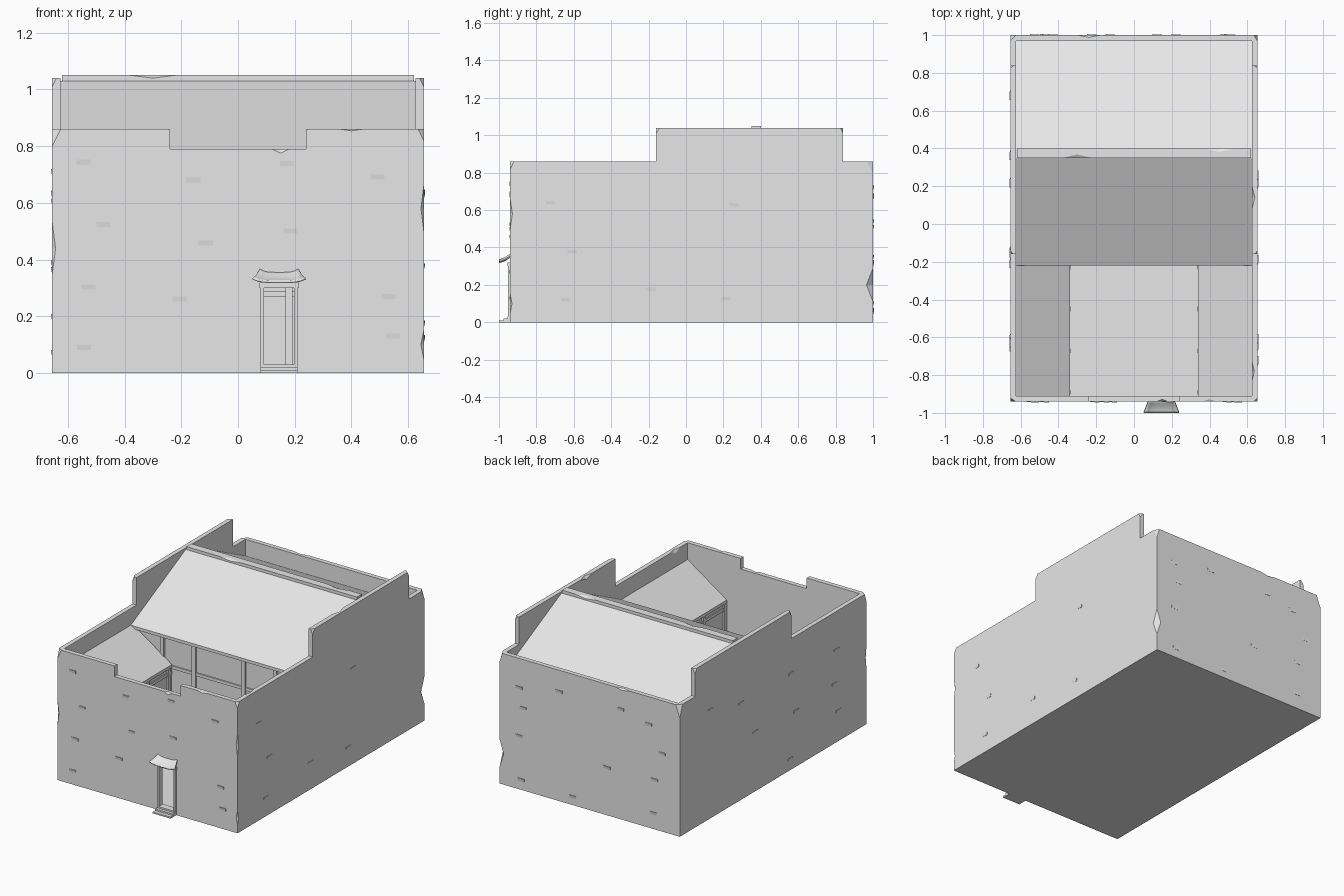
import bpy, bmesh, random
from mathutils import Vector

random.seed(4)
if "Cube" in bpy.data.objects:
    bpy.data.objects.remove(bpy.data.objects["Cube"])

grey = bpy.data.materials.new("light_grey_plaster")
grey.use_nodes = True
COLOUR = (0.8, 0.8, 0.8, 1)
grey.diffuse_color = COLOUR
grey.node_tree.nodes["Principled BSDF"].inputs["Base Color"].default_value = COLOUR


def finish(name, bm):
    bmesh.ops.recalc_face_normals(bm, faces=bm.faces[:])
    mesh = bpy.data.meshes.new(name)
    bm.to_mesh(mesh)
    bm.free()
    mesh.materials.append(grey)
    obj = bpy.data.objects.new(name, mesh)
    bpy.context.scene.collection.objects.link(obj)
    return obj


def add_box(bm, x0, x1, y0, y1, z0, z1):
    verts = [bm.verts.new((x, y, z)) for x in (x0, x1) for y in (y0, y1) for z in (z0, z1)]
    bmesh.ops.convex_hull(bm, input=verts)
    bmesh.ops.dissolve_limit(bm, angle_limit=0.01, verts=bm.verts[:], edges=bm.edges[:])


def boxes(name, *specs):
    bm = bmesh.new()
    for spec in specs:
        part = bmesh.new()
        add_box(part, *spec)
        mesh = bpy.data.meshes.new("temp")
        part.to_mesh(mesh)
        part.free()
        bm.from_mesh(mesh)
        bpy.data.meshes.remove(mesh)
    return finish(name, bm)


def prism(name, points, place, a, b):
    """Extrude a profile from a to b; place(u, v, w) maps to x, y, z."""
    bm = bmesh.new()
    face = bm.faces.new([bm.verts.new(place(u, v, a)) for u, v in points])
    out = bmesh.ops.extrude_face_region(bm, geom=[face])
    shift = Vector(place(0, 0, b)) - Vector(place(0, 0, a))
    bmesh.ops.translate(bm, vec=shift, verts=[g for g in out["geom"] if isinstance(g, bmesh.types.BMVert)])
    return finish(name, bm)


def cut(obj, cutter):
    cutter.hide_render = True
    mod = obj.modifiers.new("cut", 'BOOLEAN')
    mod.operation, mod.solver, mod.object = 'DIFFERENCE', 'EXACT', cutter
    bpy.context.view_layer.update()
    deps = bpy.context.evaluated_depsgraph_get()
    mesh = bpy.data.meshes.new_from_object(obj.evaluated_get(deps))
    obj.modifiers.clear()
    obj.data = mesh
    bpy.data.objects.remove(cutter)


W, F, B, T = 0.655, -0.94, 1.0, 0.03      # half width, front, back, wall thickness
IN = W - T
LOW, HIGH = 0.86, 1.04

# Outer walls with floor: one block, hollowed and stepped
walls = boxes("outer_walls", (-W, W, F, B, 0, HIGH))
for spec in [(-IN, IN, F + T, B - T, 0.015, 2),       # interior
             (-1, 1, -2, -0.16, LOW, 2),              # low front part
             (-1, 1, 0.84, 2, LOW, 2),                # low back part
             (-0.24, 0.24, -2, -0.8, 0.79, 2),        # dip over the entrance
             (0.09, 0.2, -2, -0.8, 0.015, 0.3)]:      # doorway
    cut(walls, boxes("cutter", spec))

# Worn chips along corners and top edges: centre, then half sizes
chips = [((W, B, 0.2), (0.03, 0.035, 0.09)), ((W, B, LOW), (0.02, 0.035, 0.06)),
         ((-W, B, LOW), (0.03, 0.03, 0.08)), ((-W, F, LOW), (0.03, 0.02, 0.06)),
         ((W, F, LOW), (0.02, 0.02, 0.04)), ((W, F, 0.58), (0.01, 0.012, 0.08)),
         ((-W, F, 0.44), (0.012, 0.01, 0.09)), ((W, F, 0.1), (0.01, 0.01, 0.05)),
         ((0.4, F, LOW), (0.04, 0.012, 0.006)), ((0.15, F, 0.79), (0.03, 0.012, 0.015)),
         ((W, -0.16, HIGH), (0.015, 0.02, 0.03)), ((-W, -0.16, HIGH), (0.015, 0.02, 0.03)),
         ((W, 0.84, HIGH), (0.02, 0.015, 0.03)), ((-W, 0.84, HIGH), (0.02, 0.015, 0.03)),
         ((IN, -0.78, LOW), (0.012, 0.05, 0.02)), ((IN, 0.14, HIGH), (0.015, 0.06, 0.02)),
         ((-0.24, B, LOW), (0.06, 0.012, 0.01))]
for centre, size in chips:
    bm = bmesh.new()
    for axis in range(3):
        for sign in (-1, 1):
            tip = Vector(centre)
            tip[axis] += sign * size[axis]
            bm.verts.new(tip)
    bmesh.ops.convex_hull(bm, input=bm.verts[:])
    cut(walls, finish("chip_cutter", bm))


# Loose bricks: tilted slips that stand out at the top and right
def brick_slips(name, place, u0, u1, columns, rows):
    bm = bmesh.new()
    for row in range(rows):
        for col in range(columns):
            if random.random() < 0.2:
                continue
            u = u0 + (u1 - u0) * (col + 0.3 + 0.4 * random.random()) / columns
            v = 0.8 * (row + 0.25 + 0.5 * random.random()) / rows
            if name.startswith("front") and 0 < u < 0.28 and v < 0.42:
                continue
            w, h, d = 0.025, 0.009, 0.005
            verts = [bm.verts.new(place(u + a * w, v + c * h, e))
                     for a, c, e in ((-1, -1, 0), (1, -1, d / 2), (1, 1, d), (-1, 1, d / 2),
                                     (-1, 1, -d), (1, 1, -d), (1, -1, -d))]
            bmesh.ops.convex_hull(bm, input=verts)
    finish(name, bm)


brick_slips("front_brick_slips", lambda u, v, d: (u, F - d, v), -W, W, 4, 4)
brick_slips("back_brick_slips", lambda u, v, d: (-u, B + d, v), -W, W, 4, 4)
brick_slips("left_brick_slips", lambda u, v, d: (W + d, u, v), F, B, 4, 3)
brick_slips("right_brick_slips", lambda u, v, d: (-W - d, -u, v), -B, -F, 4, 3)

# Main roof: two slopes and a ridge beam
EAVE, RIDGE, LIP = 0.75, 1.03, 0.02
prism("main_roof", [(-0.22, EAVE), (0.35, RIDGE), (0.4, RIDGE), (B - T, EAVE),
                    (B - T, EAVE - LIP), (0.4, RIDGE - LIP), (0.35, RIDGE - LIP), (-0.22, EAVE - LIP)],
      lambda u, v, w: (w, u, v), -IN, IN)
ridge = boxes("roof_ridge", (-0.62, 0.62, 0.35, 0.4, 1.0, 1.05))
for x, y in ((-0.3, 0.35), (0.45, 0.4)):
    bm = bmesh.new()
    for offset in ((-0.08, 0, 0), (0.08, 0, 0), (0, -0.018, 0), (0, 0.018, 0), (0, 0, -0.01), (0, 0, 0.01)):
        bm.verts.new(Vector((x, y, 1.05)) + Vector(offset))
    bmesh.ops.convex_hull(bm, input=bm.verts[:])
    cut(ridge, finish("chip_cutter", bm))

# Side wings around the courtyard: lean-to roof and timber front
for side, s in (("left", 1), ("right", -1)):
    prism(side + "_wing_roof", [(s * IN, EAVE), (s * 0.34, 0.56), (s * 0.34, 0.54), (s * IN, EAVE - LIP)],
          lambda u, v, w: (u, w, v), F + T, -0.2)
    parts = [(0.345, 0.36, F + T, -0.2, 0.01, 0.545)]
    parts += [(0.335, 0.35, y - 0.012, y + 0.012, 0.01, 0.54) for y in (-0.89, -0.67, -0.45, -0.23)]
    parts += [(0.338, 0.35, F + T, -0.2, z, z + 0.02) for z in (0.27, 0.5)]
    boxes(side + "_wing_front", *[(min(s * p[0], s * p[1]), max(s * p[0], s * p[1]), *p[2:]) for p in parts])

# Hall front below the main eave: wall, posts and floor beam
boxes("hall_front", (-IN, IN, -0.19, -0.175, 0.01, 0.74),
      *[(x - 0.013, x + 0.013, -0.205, -0.185, 0.01, 0.735) for x in (-0.41, -0.18, 0.18, 0.41)],
      *[(-IN, IN, -0.198, -0.185, z, z + 0.02) for z in (0.27, 0.53)])

# Entrance: frame and steps
boxes("door_frame", (0.08, 0.092, F - 0.012, F + 0.01, 0.02, 0.305),
      (0.198, 0.21, F - 0.012, F + 0.01, 0.02, 0.305),
      (0.075, 0.215, F - 0.015, F + 0.01, 0.3, 0.32))
boxes("door_steps", (0.08, 0.21, -1.0, F + 0.01, 0, 0.01),
      (0.08, 0.21, -0.975, F + 0.01, 0, 0.02), (0.085, 0.205, -0.955, F + T, 0, 0.03))

# Entrance canopy: curved sheet with upturned ends
bm = bmesh.new()
ACROSS, DEEP = 10, 5
grid = []
for i in range(DEEP + 1):
    r = i / DEEP
    half = 0.092 - 0.026 * r
    grid.append([])
    for j in range(ACROSS + 1):
        t = 2 * j / ACROSS - 1
        grid[i].append(bm.verts.new((0.145 + half * t, -1 + 0.065 * r, 0.325 + 0.034 * r ** 1.5 + 0.012 * t ** 4)))
for i in range(DEEP):
    for j in range(ACROSS):
        bm.faces.new((grid[i][j], grid[i][j + 1], grid[i + 1][j + 1], grid[i + 1][j]))
canopy = finish("door_canopy", bm)
canopy.modifiers.new("thickness", 'SOLIDIFY').thickness = 0.008
bpy.context.view_layer.objects.active = canopy
canopy.select_set(True)
bpy.ops.object.shade_smooth_by_angle(angle=0.6)
